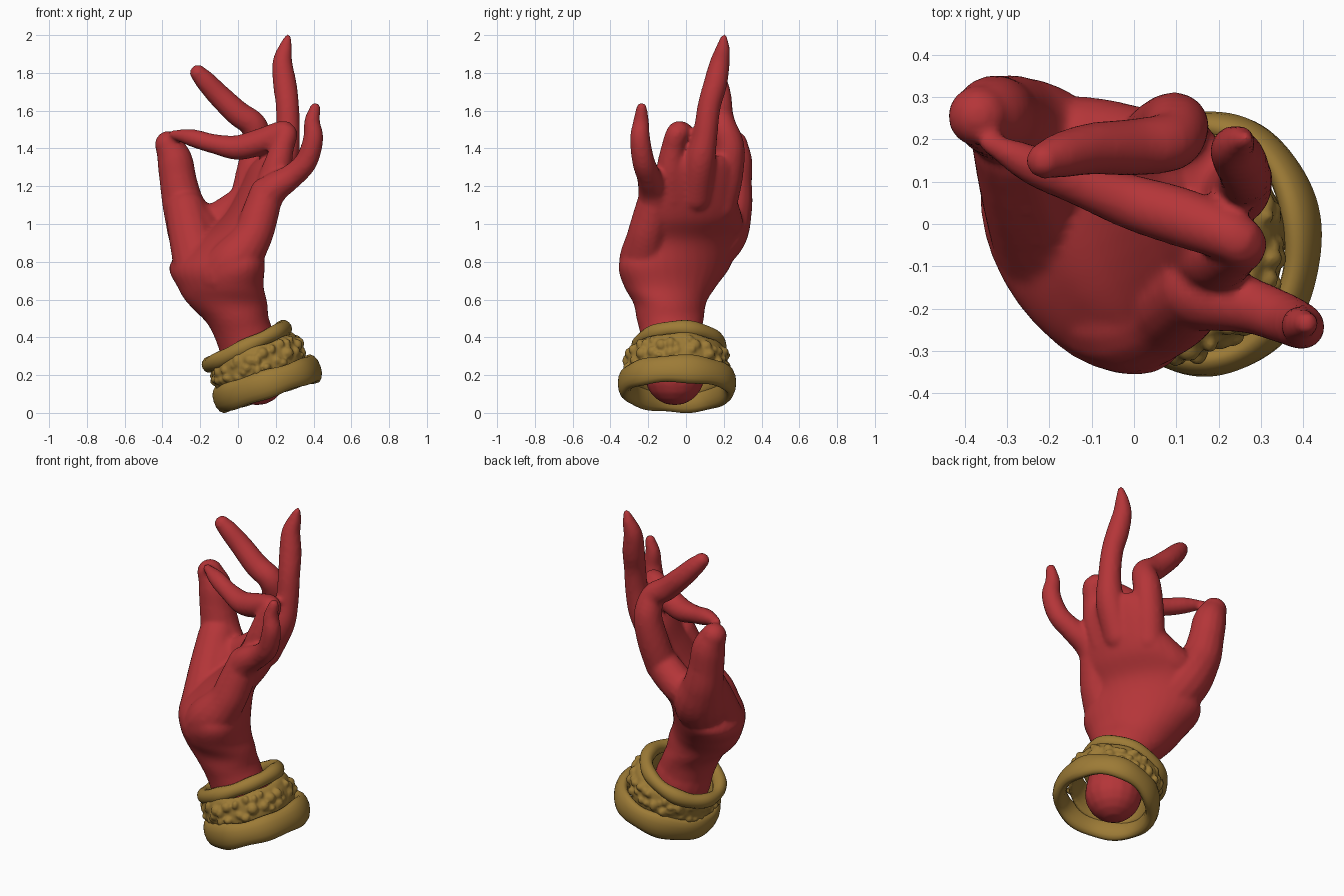
import bpy, bmesh, math, random
from mathutils import Vector, Matrix

if "Cube" in bpy.data.objects:
    bpy.data.objects.remove(bpy.data.objects["Cube"])

random.seed(4)


def material(name, rgb):
    m = bpy.data.materials.new(name)
    m.diffuse_color = (*rgb, 1)
    m.use_nodes = True
    m.node_tree.nodes["Principled BSDF"].inputs["Base Color"].default_value = m.diffuse_color
    return m


RED = material("red skin", (0.46, 0.036, 0.04))
GOLD = material("old gold", (0.335, 0.197, 0.037))


def spline(pts, steps=6):
    """Catmull-Rom interpolation through tuples of any length."""
    pts = [Vector(p) for p in pts]
    ext = [2 * pts[0] - pts[1]] + pts + [2 * pts[-1] - pts[-2]]
    out = []
    for i in range(1, len(ext) - 2):
        a, b, c, d = ext[i - 1:i + 3]
        for s in range(steps):
            t = s / steps
            out.append(0.5 * (2 * b + (c - a) * t + (2 * a - 5 * b + 4 * c - d) * t * t
                              + (3 * b - a - 3 * c + d) * t ** 3))
    return out + [pts[-1]]


def skin_rings(bm, rings, closed=False):
    n = len(rings[0])
    rows = [[bm.verts.new(p) for p in r] for r in rings]
    pairs = list(zip(rows, rows[1:])) + ([(rows[-1], rows[0])] if closed else [])
    for a, b in pairs:
        for i in range(n):
            bm.faces.new((a[i], a[(i + 1) % n], b[(i + 1) % n], b[i]))
    if not closed:
        bm.faces.new(rows[0][::-1])
        bm.faces.new(rows[-1])


def tube(bm, pts):
    """Round tube through (x, y, z, radius) with ball ends."""
    path = spline(pts)
    pos = [Vector(p[:3]) for p in path]
    side, rings = None, []
    for i, p in enumerate(pos):
        t = (pos[min(i + 1, len(pos) - 1)] - pos[max(i - 1, 0)]).normalized()
        side = t.orthogonal() if side is None else side - t * side.dot(t)
        side.normalize()
        up = t.cross(side)
        r = path[i][3]
        rings.append([p + r * (side * math.cos(a) + up * math.sin(a))
                      for a in (k * math.tau / 16 for k in range(16))])
    skin_rings(bm, rings)
    for i in (0, -1):
        bmesh.ops.create_uvsphere(bm, u_segments=16, v_segments=10, radius=path[i][3],
                                  matrix=Matrix.Translation(pos[i]))


def loft(bm, sections):
    """Stack of turned ellipses: x, y, z, long half, short half, long-axis degrees."""
    rings = []
    for x, y, z, l, s, deg in spline(sections):
        c, d = math.cos(math.radians(deg)), math.sin(math.radians(deg))
        rings.append([Vector((x + l * math.cos(a) * c - s * math.sin(a) * d,
                              y + l * math.cos(a) * d + s * math.sin(a) * c, z))
                      for a in (k * math.tau / 32 for k in range(32))])
    skin_rings(bm, rings)


def finish(name, bm, mat, voxel=0, smooth=0):
    """Make the object; with a voxel size, fuse its parts into one soft surface."""
    bmesh.ops.recalc_face_normals(bm, faces=bm.faces[:])
    me = bpy.data.meshes.new(name)
    bm.to_mesh(me)
    bm.free()
    me.materials.append(mat)
    for p in me.polygons:
        p.use_smooth = True
    ob = bpy.data.objects.new(name, me)
    bpy.context.collection.objects.link(ob)
    if voxel:
        fuse = ob.modifiers.new("fuse", 'REMESH')
        fuse.mode = 'VOXEL'
        fuse.voxel_size = voxel
        fuse.use_smooth_shade = True
        soft = ob.modifiers.new("soften", 'SMOOTH')
        soft.factor = 0.5
        soft.iterations = smooth
    return ob


hand = bmesh.new()

# rounded forearm end, wrist and palm
tube(hand, [(.10, -.06, .20, .16), (.06, -.07, .33, .16)])
loft(hand, [(.10, -.065, .2, .155, .155, 90), (.03, -.08, .42, .163, .163, 90),
            (-.04, -.085, .55, .205, .178, 150), (-.09, -.085, .66, .265, .195, 130),
            (-.11, -.06, .78, .335, .20, 125), (-.055, -.02, .91, .30, .155, 115),
            (.055, .0, 1.03, .28, .125, 106), (.125, .035, 1.18, .245, .105, 106),
            (.165, .065, 1.30, .205, .09, 108), (.19, .08, 1.36, .14, .06, 110)])

# ridge along the little-finger edge of the palm
tube(hand, [(-.08, -.19, .73, .14), (-.01, -.22, .81, .135), (.075, -.21, .93, .105),
            (.11, -.185, 1.03, .10), (.15, -.155, 1.16, .09)])

# thumb, its mound, and the web beside it
tube(hand, [(-.16, .06, .81, .14), (-.225, .18, .96, .15), (-.285, .238, 1.09, .115),
            (-.315, .25, 1.22, .10), (-.335, .257, 1.34, .094), (-.368, .255, 1.42, .073)])
tube(hand, [(-.195, -.03, .76, .145), (-.24, .08, .92, .125), (-.275, .19, 1.07, .11)])
tube(hand, [(-.22, .2, .99, .10), (-.1, .2, 1.02, .10), (.04, .18, 1.12, .09)])

# index finger, bent over at the knuckle
tube(hand, [(.04, .18, 1.1, .09), (.075, .215, 1.26, .088), (.098, .23, 1.41, .08),
            (.085, .195, 1.52, .071), (.0, .182, 1.585, .068), (-.1, .178, 1.68, .062),
            (-.175, .162, 1.76, .054), (-.212, .15, 1.80, .044)])

# middle finger, raised
tube(hand, [(.15, .05, 1.15, .09), (.235, .075, 1.33, .082), (.262, .1, 1.46, .066),
            (.262, .122, 1.62, .062), (.248, .155, 1.74, .063), (.235, .178, 1.85, .054),
            (.25, .195, 1.93, .038), (.264, .2, 1.985, .02)])

# ring finger, folded across to the thumb
tube(hand, [(.15, -.07, 1.14, .085), (.20, -.08, 1.28, .078), (.232, -.068, 1.4, .064),
            (.25, -.04, 1.487, .060), (.13, .01, 1.44, .070), (0, .05, 1.405, .066),
            (-.13, .095, 1.425, .052), (-.24, .14, 1.455, .047), (-.34, .19, 1.475, .025)])

# little finger, curled outward
tube(hand, [(.12, -.16, 1.08, .09), (.18, -.17, 1.18, .084), (.28, -.195, 1.25, .066),
            (.36, -.225, 1.33, .06), (.398, -.243, 1.45, .054), (.392, -.238, 1.54, .043),
            (.408, -.235, 1.615, .029)])

finish("hand", hand, RED, 0.012, 6)


def bangle(centre, tilt, rx, ry, thick, tall, wobble, egg=0):
    """Tilted oval ring with a rounded profile and an uneven hand-made surface."""
    bm = bmesh.new()
    rot = Matrix.Rotation(-math.radians(tilt), 3, 'Y')
    rings = []
    for i in range(96):
        a = i * math.tau / 96
        w = 1 + wobble * (math.sin(3 * a + 1) + math.sin(7 * a))
        e = 1 + egg * math.cos(a)
        ring = []
        for k in range(14):
            b = k * math.tau / 14
            o = thick * w * math.cos(b)
            v = Vector(((rx + o) * math.cos(a), (ry * e + o) * math.sin(a),
                        tall * w * math.sin(b)))
            ring.append(Vector(centre) + rot @ v)
        rings.append(ring)
    skin_rings(bm, rings, closed=True)
    return bm


finish("upper_bangle", bangle((.045, -.035, .35), 26, .222, .215, .038, .042, .06), GOLD)
finish("lower_bangle", bangle((.153, -.045, .152), 18.5, .26, .275, .038, .073, .05, .09), GOLD)

# ornate middle band: irregular lumps fused onto a plain band
band = bangle((.105, -.045, .255), 21, .222, .235, .03, .095, .04)
rot = Matrix.Rotation(-math.radians(21), 3, 'Y')
for i in range(64):
    a = i * math.tau / 32 + random.uniform(-.07, .07)
    h = (.034 if i < 32 else -.022) + random.uniform(-.022, .022)
    p = Vector((.105, -.045, .262)) + rot @ Vector((.24 * math.cos(a), .255 * math.sin(a), h))
    size = Matrix.Diagonal([random.uniform(.75, 1.35) for _ in range(3)] + [1])
    bmesh.ops.create_icosphere(band, subdivisions=2, radius=random.uniform(.02, .031),
                               matrix=Matrix.Translation(p) @ size)
finish("middle_band", band, GOLD, 0.008, 2)
